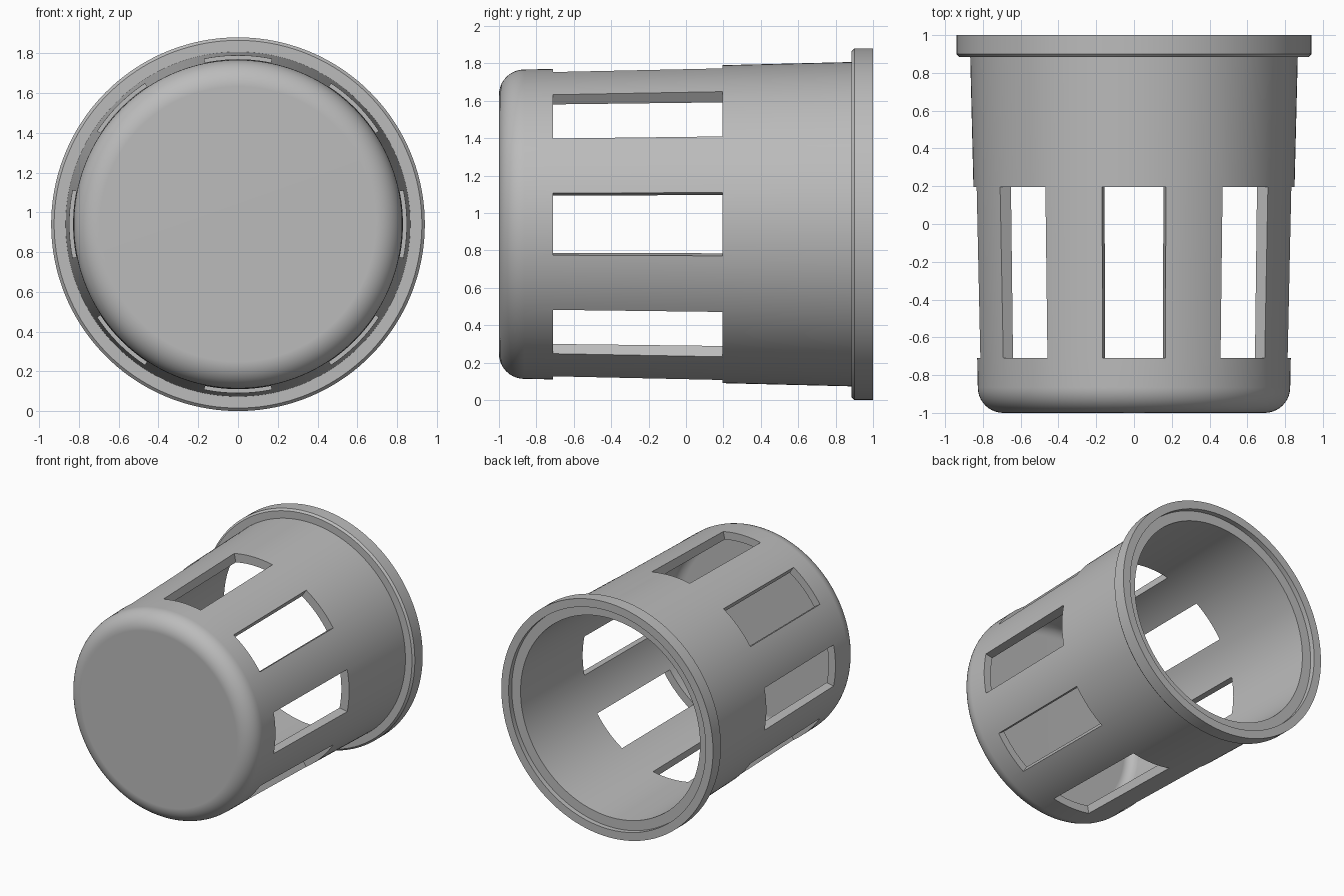
import bpy, bmesh
from math import sin, cos, pi, radians

cube = bpy.data.objects.get("Cube")
if cube:
    bpy.data.objects.remove(cube)

AXIS_Z = 0.94             # height of the cup's horizontal axis
SLOTS = 8
HALF = radians(11.5)      # half the angle of a slot
STEPS = 10                # facets across a slot, and across a rib
SLOT_Y = (-0.71, 0.195)


def fillet(r, y, radius, steps=10):
    """Rounded corner running from the flat floor up to the wall."""
    return [(r - radius + radius * sin(a), y + radius - radius * cos(a))
            for a in (pi / 2 * k / steps for k in range(steps + 1))]


# Profile as (radius, y): outside from the floor to the rim, then back inside
outer = [(0, -1)] + fillet(0.827, -1, 0.135) + [(0.83, SLOT_Y[0]), (0.85, SLOT_Y[1])]
rim = [(0.867, 0.885), (0.925, 0.885), (0.94, 0.9), (0.94, 1),
       (0.875, 1), (0.875, 0.96), (0.797, 0.96)]
inner = [(0.781, SLOT_Y[1]), (0.768, SLOT_Y[0])] + fillet(0.765, -0.935, 0.075)[::-1] + [(0, -0.935)]
profile = outer + rim + inner
out_a, out_b = len(outer) - 2, len(outer) - 1
in_b = len(outer) + len(rim)
in_a = in_b + 1

# Angles: each sector holds one slot followed by one rib
pitch = 2 * pi / SLOTS
angles = []
for s in range(SLOTS):
    start = s * pitch - HALF
    angles += [start + 2 * HALF * k / STEPS for k in range(STEPS)]
    angles += [start + 2 * HALF + (pitch - 2 * HALF) * k / STEPS for k in range(STEPS)]

# Revolve the profile, leaving the slots open and walling their four sides
bm = bmesh.new()
grid = [[bm.verts.new((r * cos(a), y, AXIS_Z + r * sin(a))) for r, y in profile] for a in angles]
for j, col in enumerate(grid):
    nxt = grid[(j + 1) % len(grid)]
    k = j % (2 * STEPS)
    in_slot = k < STEPS
    for i in range(len(profile) - 1):
        if not (in_slot and i in (out_a, in_b)):
            bm.faces.new((col[i], nxt[i], nxt[i + 1], col[i + 1]))
    if in_slot:
        for o, n in ((out_a, in_a), (out_b, in_b)):
            bm.faces.new((col[o], nxt[o], nxt[n], col[n]))
    if k in (0, STEPS):
        bm.faces.new((col[out_a], col[out_b], col[in_b], col[in_a]))
bmesh.ops.remove_doubles(bm, verts=bm.verts, dist=0.0001)
bmesh.ops.recalc_face_normals(bm, faces=bm.faces)

mesh = bpy.data.meshes.new("slotted_cup")
bm.to_mesh(mesh)
bm.free()
cup = bpy.data.objects.new("slotted_cup", mesh)
bpy.context.collection.objects.link(cup)

# Plain grey material
grey = bpy.data.materials.new("plain_grey")
grey.use_nodes = True
colour = (0.5, 0.5, 0.5, 1)
grey.diffuse_color = colour
grey.node_tree.nodes["Principled BSDF"].inputs["Base Color"].default_value = colour
mesh.materials.append(grey)

# Smooth walls with crisp slot and rim edges
bpy.ops.object.select_all(action='DESELECT')
cup.select_set(True)
bpy.context.view_layer.objects.active = cup
bpy.ops.object.shade_smooth_by_angle(angle=radians(30))
weighted = cup.modifiers.new("weighted_normals", 'WEIGHTED_NORMAL')
weighted.keep_sharp = True
